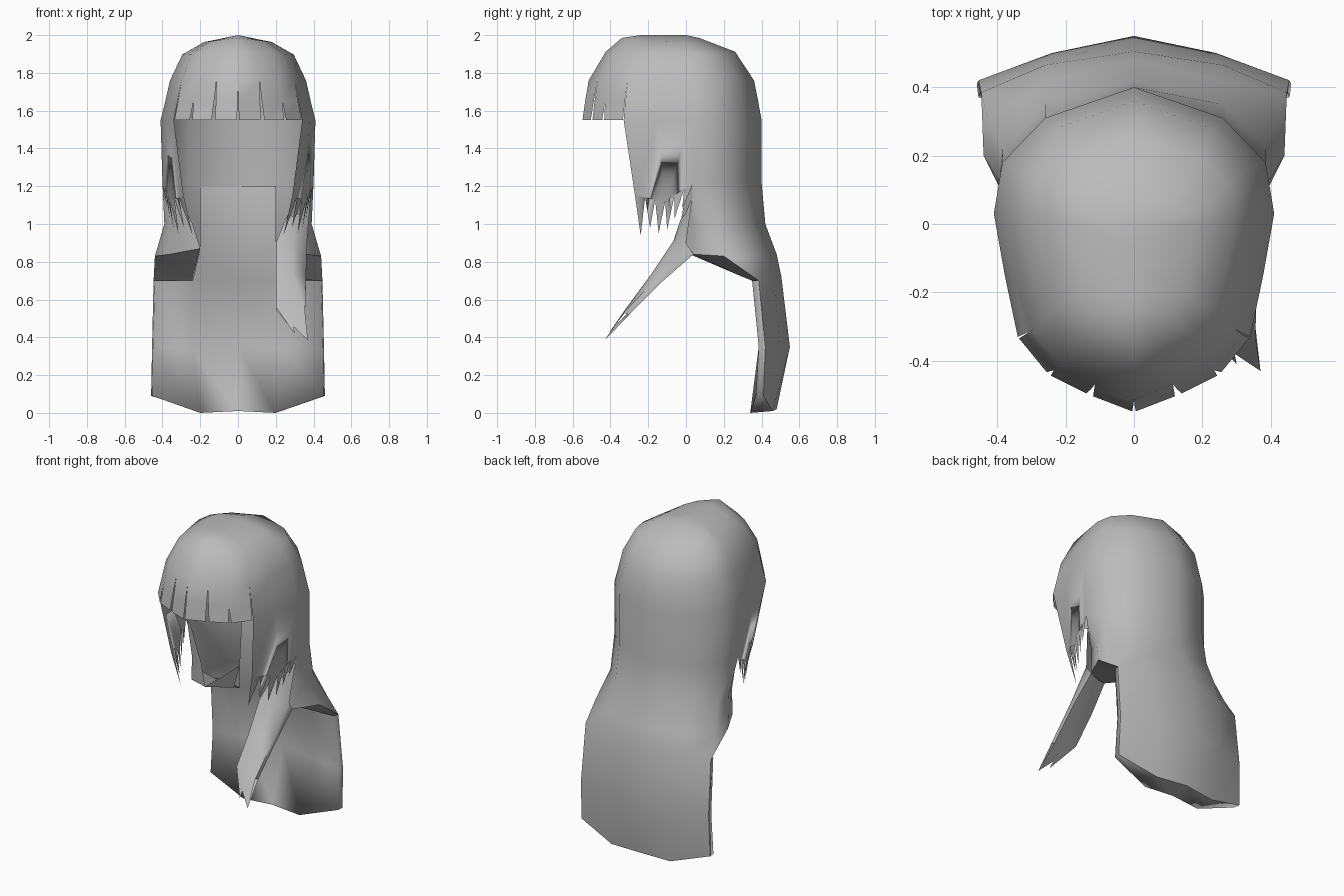
import bpy, bmesh

if "Cube" in bpy.data.objects:
    bpy.data.objects.remove(bpy.data.objects["Cube"])

mat = bpy.data.materials.new("hair_grey")
mat.diffuse_color = (0.5, 0.5, 0.5, 1)
mat.use_nodes = True
mat.node_tree.nodes["Principled BSDF"].inputs["Base Color"].default_value = mat.diffuse_color


def build(name, faces, mirror=True, angle=1.1):
    """Make a smooth object from corner-point faces, welded and optionally mirrored in x."""
    bm = bmesh.new()
    for f in faces:
        pts = [p for i, p in enumerate(f) if p not in f[:i]]
        if len(pts) < 3:
            continue
        bm.faces.new([bm.verts.new(p) for p in pts])
        if mirror:
            bm.faces.new([bm.verts.new((-x, y, z)) for x, y, z in reversed(pts)])
    bmesh.ops.remove_doubles(bm, verts=bm.verts, dist=0.0005)
    bmesh.ops.recalc_face_normals(bm, faces=bm.faces)
    me = bpy.data.meshes.new(name)
    bm.to_mesh(me)
    bm.free()
    me.materials.append(mat)
    ob = bpy.data.objects.new(name, me)
    bpy.context.collection.objects.link(ob)
    bpy.ops.object.select_all(action='DESELECT')
    ob.select_set(True)
    bpy.context.view_layer.objects.active = ob
    bpy.ops.object.shade_smooth_by_angle(angle=angle)
    return ob


def loft(rows):
    """Quads between successive rows of points."""
    return [(a[i], b[i], b[i + 1], a[i + 1])
            for a, b in zip(rows, rows[1:]) for i in range(len(a) - 1)]


def at(z, pts):
    return [(x, y, z) for x, y in pts]


def mix(a, b, t):
    return tuple(p + (q - p) * t for p, q in zip(a, b))


# Half outline of the head hair, from back centre to front centre
outline = [(0, .40), (.26, .31), (.385, .18), (.41, .03), (.378, -.15),
           (.34, -.33), (.25, -.44), (.13, -.50), (0, -.55)]


def ring(z, width, front, back, drop=0):
    return [(x * width / .41, y * (back / .40 if y > 0 else front / .55),
             z - drop * x / .41) for x, y in outline]


# Crown dome
r0 = [(0, y, 2.0) for y in (.0, .0, .0, -.06, -.12, -.2, -.24, -.24, -.24)]
r1 = ring(1.985, .18, .34, .07, .022)
r2 = ring(1.912, .295, .425, .26, .015)
r3 = ring(1.76, .36, .515, .36)
r35 = ring(1.65, .385, .535, .382)
r4 = ring(1.55, .41, .55, .40)
shell = loft([r0, r1, r2, r3]) + loft([r3[:6], r35[:6], r4[:6]])

# Bangs: strands parted by narrow notches, the outer ones shorter
gap = {5: .04, 6: .06, 7: .08, 8: .04}
for i in range(5, 8):
    ends = []
    for a, b in ((i, i + 1), (i + 1, i)):
        low = mix(r4[a], r4[b], gap[a])
        mid = r35[a] if a == 6 else mix(r35[a], r35[b], gap[a] / 2)
        ends.append((r3[a], mid, low))
    shell += loft([ends[0], ends[1]])

# Back of the head flowing onto the shoulders
b1 = at(1.22, [(0, .40), (.26, .31), (.385, .18), (.40, .04)])
shell += loft([r4[:4], b1])
s1 = b1 + at(1.22, [(.385, .03), (.35, .01)])
s2 = at(1.0, [(0, .42), (.26, .35), (.385, .22), (.39, .12), (.35, .03), (.24, -.03)])
s3 = [(0, .48, .84), (.26, .42, .84), (.428, .31, .83), (.44, .20, .83),
      (.36, .04, .84), (.20, -.05, .87)]
shell += loft([s1, s2, s3])

# Long back curtain, outer side
c1 = [(0, .505, .72), (.26, .465, .70), (.447, .385, .70)]
c2 = [(0, .55, .35), (.24, .50, .34), (.455, .42, .35)]
c3 = [(0, .48, .02), (.21, .46, .01), (.46, .41, .09)]
shell += loft([s3[:3], c1, c2, c3])
shell.append((s3[2], c1[2], s3[3]))

# Side panels framing the face, ending in overlapping ragged points
p = [(.40, .04, 1.22), (.36, -.11, 1.12), (.288, -.27, 1.15)]
shell += loft([r4[3:6], p])
tips = [(.375, -.02, 1.08), (.36, -.06, 1.03), (.34, -.10, .97),
        (.315, -.145, .95), (.285, -.19, .98), (.24, -.24, .94)]
edge = [mix(p[0], p[1], t / 3) for t in range(3)] + [mix(p[1], p[2], t / 3) for t in range(4)]
for a, b, tip in zip(edge, edge[1:], tips):
    shell.append((a, tip, b))
build("hair_shell", shell, angle=1.3)

# Curtain inner side, rims and underside of the shoulder hair
i0 = [(0, .395, 1.2), (.2, .325, 1.2)]
i1 = [(0, .365, .87), (.2, .30, .87)]
i2 = [(0, .42, .70), (.24, .36, .70), (.44, .35, .70)]
i3 = [(0, .46, .35), (.24, .44, .34), (.45, .385, .35)]
i4 = [(0, .35, .01), (.2, .34, .0), (.455, .37, .09)]
lining = loft([i0, i1, i2[:2]]) + loft([i2, i3, i4, c3])
lining += [(c1[2], i2[2], i3[2], c2[2]), (c2[2], i3[2], i4[2], c3[2])]
build("curtain_lining", lining, angle=1.9)
inner = (.24, .30, .72)
build("shoulder_underside", [
    (s3[2], c1[2], s3[3]), (c1[2], inner, s3[3]), (s3[3], inner, s3[4]),
    (s3[4], inner, s3[5]), (c1[2], i2[2], i2[1], inner), (s3[5], inner, i1[1])])

# Single lock falling forward over one shoulder, with split tips
front = [[(.25, -.03, 1.02), (.33, .0, 1.06), (.385, .035, 1.15)],
         [(.20, -.07, .90), (.29, -.06, .92), (.365, .0, .90)],
         [(.20, -.18, .72), (.29, -.18, .74), (.36, -.15, .72)],
         [(.20, -.30, .56), (.28, -.32, .55), (.355, -.33, .53)]]
rear = [[(.20, -.03, .86), (.29, .01, .84), (.36, .04, .84)],
        [(.20, -.15, .70), (.29, -.13, .69), (.36, -.12, .70)],
        [(.20, -.29, .55), (.28, -.30, .53), (.355, -.30, .52)]]
lock = loft(front) + loft(rear)
for k in (0, 2):
    lock += loft([[r[k] for r in front[1:]], [r[k] for r in rear]])
for sheet in (front[3], rear[2]):
    lock += [(sheet[0], (.30, -.41, .42), sheet[1]),
             (sheet[1], (.28, -.37, .47), (.37, -.43, .385), sheet[2])]
build("front_lock", lock, mirror=False)
